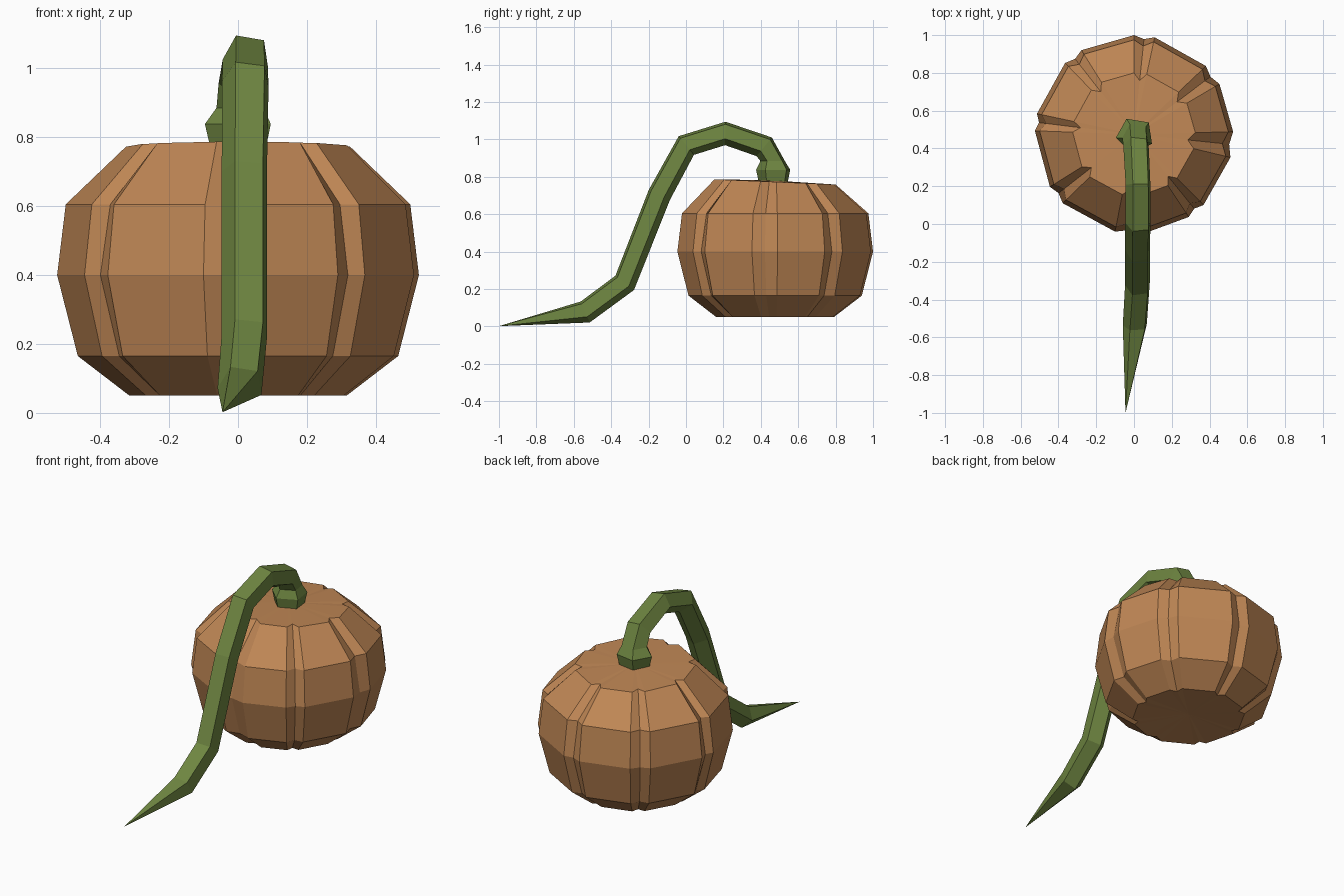
import bpy, bmesh, math
from mathutils import Vector

if "Cube" in bpy.data.objects:
    bpy.data.objects.remove(bpy.data.objects["Cube"])


def material(name, rgb):
    m = bpy.data.materials.new(name)
    m.diffuse_color = (*rgb, 1)
    m.use_nodes = True
    m.node_tree.nodes["Principled BSDF"].inputs["Base Color"].default_value = m.diffuse_color
    return m


def make_object(name, bm, mat):
    bmesh.ops.recalc_face_normals(bm, faces=bm.faces)
    me = bpy.data.meshes.new(name)
    bm.to_mesh(me)
    bm.free()
    me.materials.append(mat)
    ob = bpy.data.objects.new(name, me)
    bpy.context.collection.objects.link(ob)
    return ob


def bridge(bm, a, b):
    n = len(a)
    for i in range(n):
        bm.faces.new((a[i], a[(i + 1) % n], b[(i + 1) % n], b[i]))


def fan(bm, ring, tip):
    for i in range(len(ring)):
        bm.faces.new((ring[i], ring[(i + 1) % len(ring)], tip))


orange = material("pumpkin orange", (0.52, 0.24, 0.09))
green = material("stem green", (0.155, 0.235, 0.052))

# Pumpkin body: eight flat lobes split by narrow grooves
CY = 0.475
grooves = [-6, 37, 84, 128, 173, 218, 268, 309]      # groove directions
half = [7.5, 6.5, 6, 6, 5, 6, 9, 5.5]                # groove half widths
profile = [(0.315, 0.05, 0.91), (0.465, 0.165, 0.94), (0.525, 0.40, 0.965),
           (0.50, 0.605, 0.94), (0.325, 0.765, 0.88)]  # radius, z, groove depth
bm = bmesh.new()
rings = []
for r, z, depth in profile:
    ring = []
    for g, h in zip(grooves, half):
        for off, k in ((-h, 1), (0, depth), (h, 1)):
            a = math.radians(g + off)
            dz = 0.008 - 0.014 * math.sin(a) if z > 0.7 else 0
            ring.append(bm.verts.new((r * k * math.cos(a),
                                      CY + r * k * math.sin(a), z + dz)))
    rings.append(ring)
for a, b in zip(rings, rings[1:]):
    bridge(bm, a, b)
fan(bm, rings[0], bm.verts.new((0, CY, 0.065)))
fan(bm, rings[-1], bm.verts.new((0, CY, 0.78)))
make_object("pumpkin_body", bm, orange)

# Curved stem: five-sided tube swept along a path, ending in a point
path = [(0.005, 0.47, 0.765, 0.085), (0.005, 0.47, 0.838, 0.102),
        (0.01, 0.466, 0.885, 0.073), (0.015, 0.42, 0.963, 0.072),
        (0.025, 0.21, 1.035, 0.070), (0.025, 0.0, 0.97, 0.072),
        (0.022, -0.145, 0.705, 0.070), (0.022, -0.33, 0.235, 0.070),
        (0.008, -0.54, 0.08, 0.068), (-0.045, -1.0, 0.002, 0)]
pts = [Vector(p[:3]) for p in path]
bm = bmesh.new()
rings = []
X = Vector((1, 0, 0))
for i in range(len(path) - 1):
    fwd = (pts[i + 1] - pts[i]).normalized()
    back = (pts[i] - pts[i - 1]).normalized() if i else fwd
    t = Vector((0, 0, 1)) if i < 3 else (fwd + back)
    t.x = 0
    n = t.normalized().cross(X)
    r = path[i][3]
    ring = []
    for k in range(5):
        a = math.radians(-26 + 72 * k)
        ring.append(bm.verts.new(pts[i] + X * r * math.sin(a)
                                 + n * r * 0.95 * math.cos(a)))
    rings.append(ring)
for a, b in zip(rings, rings[1:]):
    bridge(bm, a, b)
bm.faces.new(rings[0])
fan(bm, rings[-1], bm.verts.new(pts[-1]))
make_object("stem", bm, green)
